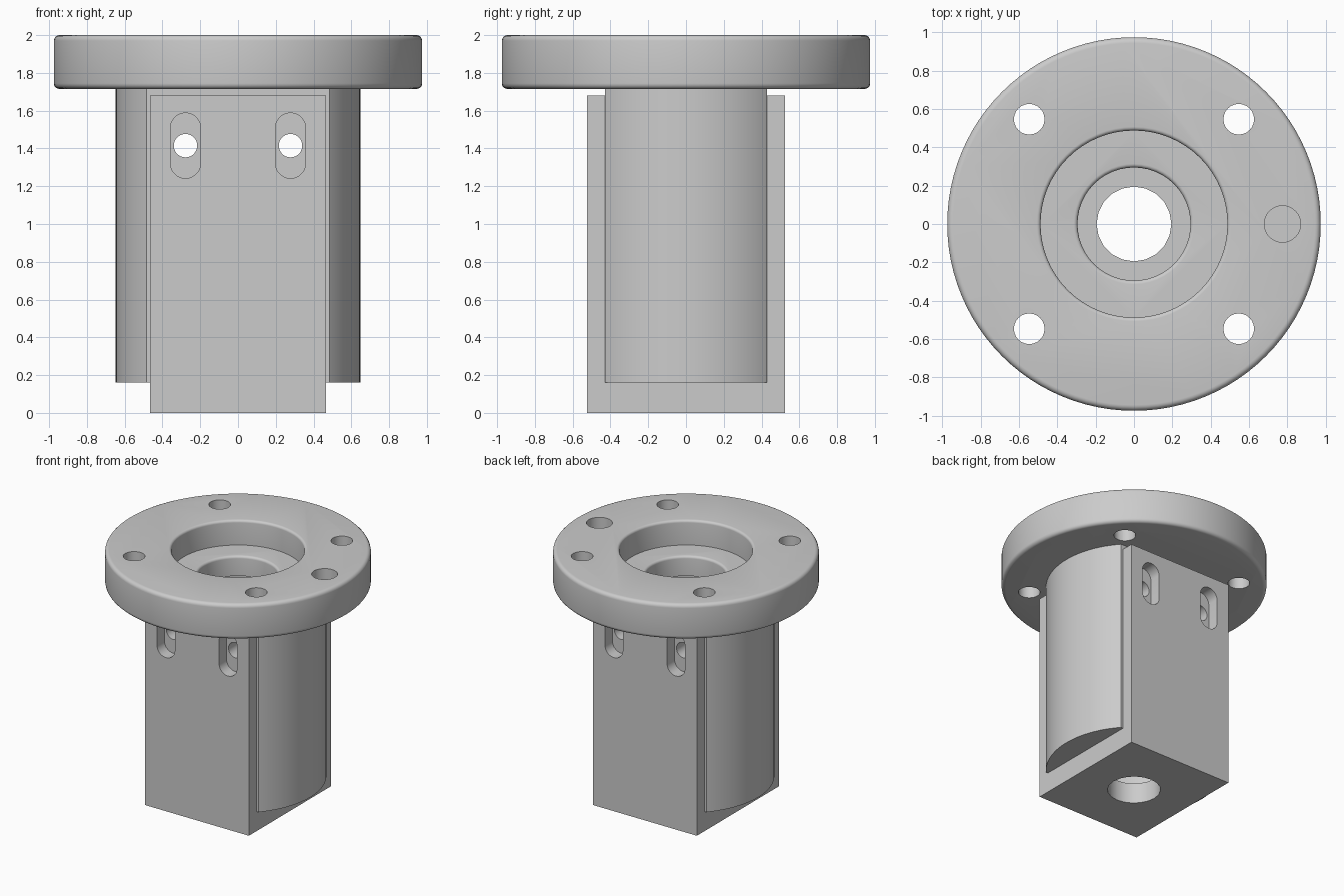
import bpy, bmesh, math
from mathutils import Matrix

if "Cube" in bpy.data.objects:
    bpy.data.objects.remove(bpy.data.objects["Cube"], do_unlink=True)

grey = bpy.data.materials.new("plain grey")
grey.use_nodes = True
grey.diffuse_color = (0.6, 0.6, 0.6, 1)
grey.node_tree.nodes["Principled BSDF"].inputs["Base Color"].default_value = (0.6, 0.6, 0.6, 1)


def finish(name, bm):
    bmesh.ops.recalc_face_normals(bm, faces=bm.faces)
    mesh = bpy.data.meshes.new(name)
    bm.to_mesh(mesh)
    bm.free()
    mesh.materials.append(grey)
    ob = bpy.data.objects.new(name, mesh)
    bpy.context.scene.collection.objects.link(ob)
    return ob


def box(name, size, centre):
    bm = bmesh.new()
    bmesh.ops.create_cube(bm, size=1)
    bmesh.ops.scale(bm, vec=size, verts=bm.verts)
    bmesh.ops.translate(bm, vec=centre, verts=bm.verts)
    return finish(name, bm)


def lathe(name, profile, segments=64, x=0, y=0):
    """Closed solid turned round a vertical axis from (radius, z) points."""
    bm = bmesh.new()
    rings = [[bm.verts.new((x + r * math.cos(a), y + r * math.sin(a), z))
              for a in (math.tau * i / segments for i in range(segments))]
             for r, z in profile]
    for low, high in zip(rings, rings[1:]):
        for i in range(segments):
            j = (i + 1) % segments
            bm.faces.new((low[i], low[j], high[j], high[i]))
    bm.faces.new(rings[0])
    bm.faces.new(rings[-1])
    return finish(name, bm)


def arc(r, z, radius, start, end, steps=5):
    angles = [math.radians(start + (end - start) * i / steps) for i in range(steps + 1)]
    return [(r + radius * math.cos(a), z + radius * math.sin(a)) for a in angles]


def slot(name, x, y, z, radius, straight, depth):
    """Round-ended prism running along y."""
    bm = bmesh.new()
    ring = []
    for i in range(32):
        a = math.tau * (i + 0.5) / 32
        dz = math.copysign(straight, math.sin(a))
        ring.append(bm.verts.new((x + radius * math.cos(a), y - depth / 2, z + radius * math.sin(a) + dz)))
    face = bm.faces.new(ring)
    out = bmesh.ops.extrude_face_region(bm, geom=[face])
    bmesh.ops.translate(bm, vec=(0, depth, 0),
                        verts=[g for g in out["geom"] if isinstance(g, bmesh.types.BMVert)])
    return finish(name, bm)


def combine(target, tool, operation):
    mod = target.modifiers.new(operation.lower(), "BOOLEAN")
    mod.operation, mod.object, mod.solver = operation, tool, "EXACT"
    bpy.context.view_layer.objects.active = target
    bpy.ops.object.modifier_apply(modifier=mod.name)
    bpy.data.objects.remove(tool, do_unlink=True)


# Barrel with two flattened sides
housing = lathe("flanged_housing", [(0.648, 0.16), (0.648, 1.76)], 96)
combine(housing, box("flat_trim", (2, 0.86, 3), (0, 0, 1)), "INTERSECT")

# Square block through the barrel
combine(housing, box("block", (0.93, 1.05, 1.68), (0, 0, 0.84)), "UNION")

# Round flange with softened rims
rim = arc(0.945, 1.745, 0.03, -90, 0) + arc(0.945, 1.97, 0.03, 0, 90)
combine(housing, lathe("flange", rim, 96), "UNION")

# Stepped bore: counterbore, collar, chamber and bottom opening
soft = 0.02
counterbore = [(0.488, 1.8)] + arc(0.488 + soft, 2 - soft, soft, 180, 90) + [(0.488 + soft, 2.1)]
collar = [(0.295, 1.6)] + arc(0.295 + soft, 1.8 - soft, soft, 180, 90) + [(0.295 + soft, 1.85)]
for name, profile, segments in (
        ("counterbore", counterbore, 64),
        ("collar", collar, 48),
        ("chamber", [(0.38, 0.165), (0.38, 1.64)], 48),
        ("bottom_opening", [(0.195, -0.1), (0.195, 0.3)], 20)):
    combine(housing, lathe(name, profile, segments), "DIFFERENCE")

# Four flange bolt holes and one blind locating hole
for sx in (-1, 1):
    for sy in (-1, 1):
        hole = lathe("bolt_hole", [(0.08, 1.6), (0.08, 2.1)], 24, sx * 0.547, sy * 0.547)
        combine(housing, hole, "DIFFERENCE")
combine(housing, lathe("locating_hole", [(0.095, 1.86), (0.095, 2.1)], 32, 0.775), "DIFFERENCE")

# Slotted recesses on front and back, with cross holes
for sx in (-1, 1):
    for sy in (-1, 1):
        combine(housing, slot("recess", sx * 0.278, sy * 0.53, 1.415, 0.08, 0.093, 0.2), "DIFFERENCE")
    combine(housing, slot("cross_hole", sx * 0.278, 0, 1.415, 0.062, 0, 1.5), "DIFFERENCE")

# Smooth turned surfaces, crisp edges
bpy.ops.object.select_all(action="DESELECT")
housing.select_set(True)
bpy.context.view_layer.objects.active = housing
bpy.ops.object.shade_smooth_by_angle(angle=math.radians(30))
